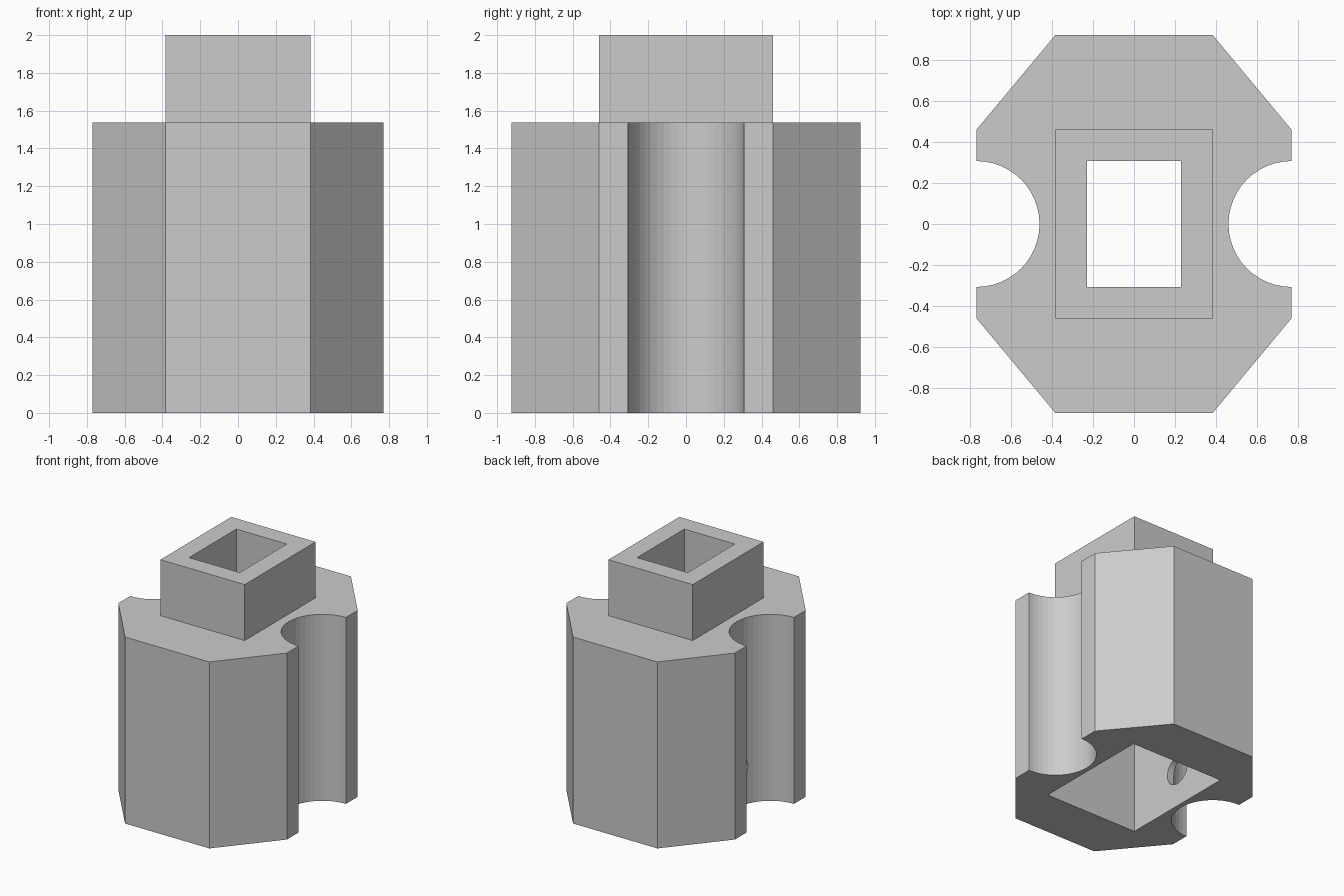
import bpy, bmesh, math
from mathutils import Matrix

if "Cube" in bpy.data.objects:
    bpy.data.objects.remove(bpy.data.objects["Cube"])

U = 2 / 26  # design unit: the model is 26 units tall

grey = bpy.data.materials.new("light grey")
grey.diffuse_color = (0.6, 0.6, 0.6, 1)
grey.use_nodes = True
grey.node_tree.nodes["Principled BSDF"].inputs["Base Color"].default_value = grey.diffuse_color


def prism(name, outline, z0, z1, matrix=None):
    """Extrude a closed 2D outline (in design units) from z0 to z1."""
    bm = bmesh.new()
    face = bm.faces.new([bm.verts.new((x * U, y * U, z0 * U)) for x, y in outline])
    ext = bmesh.ops.extrude_face_region(bm, geom=[face])["geom"]
    bmesh.ops.translate(bm, vec=(0, 0, (z1 - z0) * U),
                        verts=[v for v in ext if isinstance(v, bmesh.types.BMVert)])
    bmesh.ops.recalc_face_normals(bm, faces=bm.faces)
    if matrix:
        bm.transform(matrix)
    mesh = bpy.data.meshes.new(name)
    bm.to_mesh(mesh)
    bm.free()
    mesh.materials.append(grey)
    obj = bpy.data.objects.new(name, mesh)
    bpy.context.collection.objects.link(obj)
    return obj


def rect(hx, hy):
    return [(-hx, -hy), (hx, -hy), (hx, hy), (-hx, hy)]


def cut(target, cutter):
    mod = target.modifiers.new(cutter.name, 'BOOLEAN')
    mod.operation = 'DIFFERENCE'
    mod.solver = 'EXACT'
    mod.object = cutter
    cutter.hide_render = True
    cutter.hide_viewport = True


# Body: chamfered block with a half-round groove in each side
N = 24
groove = [(10 - 4 * math.sin(math.pi * i / N), -4 * math.cos(math.pi * i / N))
          for i in range(N + 1)]
half = [(5, -12), (10, -6)] + groove + [(10, 6), (5, 12)]
body = prism("body", half + [(-x, -y) for x, y in half], 0, 20)

# Square peg on top
peg = prism("peg", rect(5, 6), 20, 26)

# Shaft through everything, wider socket from below, pin hole in the left wall
shaft = prism("shaft_cutter", rect(3, 4), -2, 28)
socket = prism("socket_cutter", rect(5.5, 6.5), -1, 17)
circle = [(1.5 * math.cos(a * math.tau / 32), 1.5 * math.sin(a * math.tau / 32))
          for a in range(32)]
pin_hole = prism("pin_hole_cutter", circle, -9, -3,
                 Matrix.Translation((0, 0, 4 * U)) @ Matrix.Rotation(math.pi / 2, 4, 'Y'))
cut(body, socket)
cut(body, shaft)
cut(body, pin_hole)
cut(peg, shaft)
